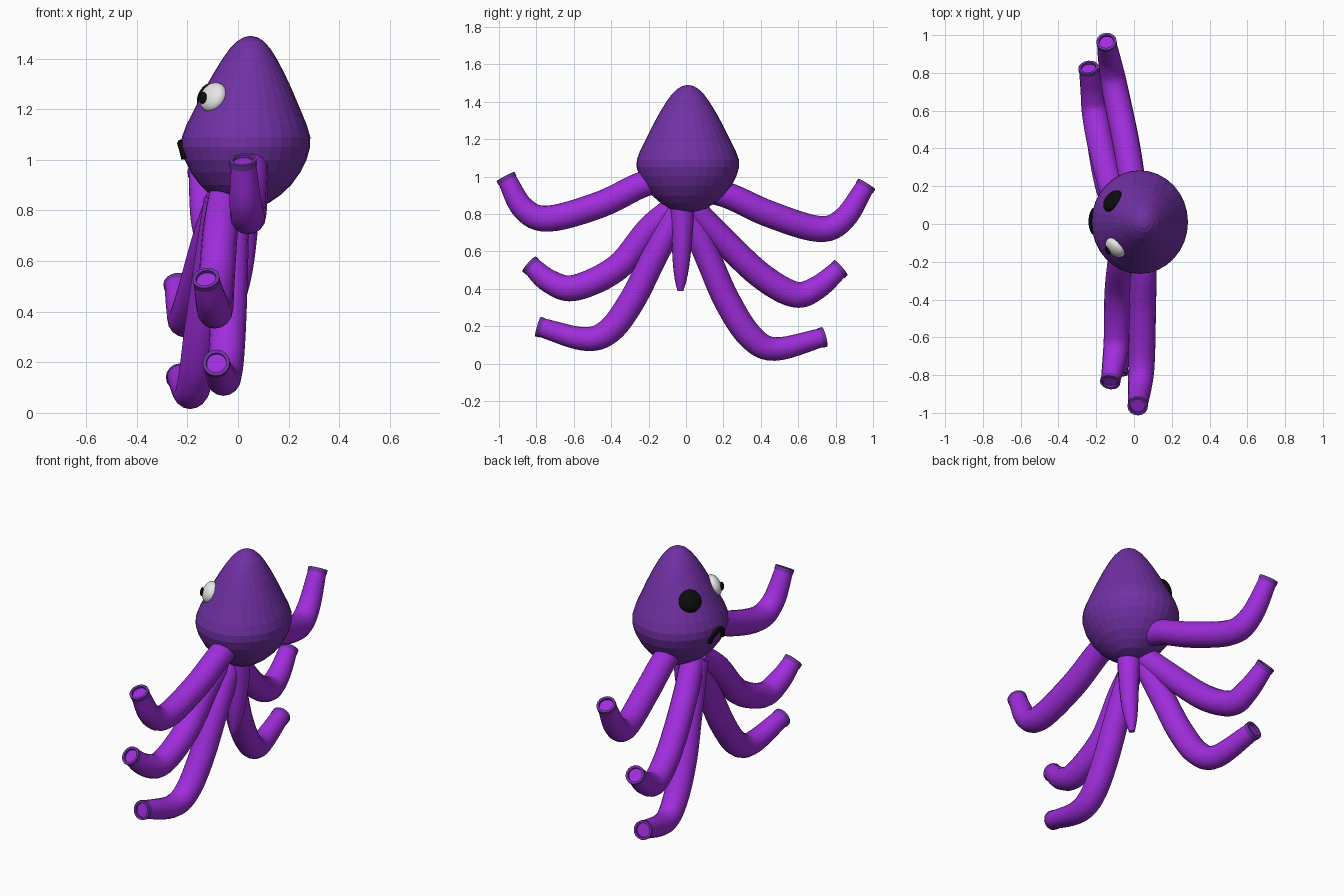
import bpy, bmesh, math
from mathutils import Vector, Matrix

if "Cube" in bpy.data.objects:
    bpy.data.objects.remove(bpy.data.objects["Cube"])


def material(name, rgb):
    m = bpy.data.materials.new(name)
    m.diffuse_color = (*rgb, 1)
    m.use_nodes = True
    m.node_tree.nodes["Principled BSDF"].inputs["Base Color"].default_value = m.diffuse_color
    return m


BODY = material("deep purple", (0.165, 0.03, 0.37))
ARM = material("bright purple", (0.35, 0.026, 0.72))
WHITE = material("white", (0.85, 0.85, 0.85))
BLACK = material("black", (0.004, 0.004, 0.004))


def finish(name, bm, mats, smooth=True):
    bmesh.ops.recalc_face_normals(bm, faces=bm.faces)
    me = bpy.data.meshes.new(name)
    bm.to_mesh(me)
    bm.free()
    for m in mats:
        me.materials.append(m)
    ob = bpy.data.objects.new(name, me)
    bpy.context.collection.objects.link(ob)
    if smooth:
        bpy.ops.object.select_all(action='DESELECT')
        ob.select_set(True)
        bpy.context.view_layer.objects.active = ob
        bpy.ops.object.shade_smooth_by_angle(angle=math.radians(40))
    return ob


def skin(bm, rings):
    """Join successive vertex rings with quads, return the faces per band."""
    bands = []
    for a, b in zip(rings, rings[1:]):
        n = len(a)
        bands.append([bm.faces.new((a[i], a[(i + 1) % n], b[(i + 1) % n], b[i]))
                      for i in range(n)])
    return bands


def spline(pts, steps=6):
    """Catmull-Rom samples through the points."""
    p = [Vector(q) for q in pts]
    p = [2 * p[0] - p[1]] + p + [2 * p[-1] - p[-2]]
    out = []
    for i in range(1, len(p) - 2):
        a, b, c, d = p[i - 1:i + 3]
        for s in range(steps):
            t = s / steps
            out.append(0.5 * (2 * b + (c - a) * t + (2 * a - 5 * b + 4 * c - d) * t * t
                              + (3 * b - a - 3 * c + d) * t ** 3))
    return out + [p[-2]]


def tube(name, pts, radius, mats, sides=16, collar=False, ref=Vector((1, 0, 0))):
    path = spline(pts)
    n = len(path)
    bm = bmesh.new()

    def ring(c, t, r):
        u = (ref - t * ref.dot(t)).normalized()
        v = t.cross(u)
        return [bm.verts.new(c + r * (math.cos(k) * u + math.sin(k) * v))
                for k in (2 * math.pi * i / sides for i in range(sides))]

    rings = []
    for i, c in enumerate(path):
        t = (path[min(i + 1, n - 1)] - path[max(i - 1, 0)]).normalized()
        rings.append(ring(c, t, radius(i / (n - 1))))
    first = len(rings) - 1
    if collar:  # darker flared lip around a recessed tip
        r = radius(1)
        for off, k in ((-0.012, 1.08), (0.012, 1.08), (0.012, 0.8), (0.0, 0.78)):
            rings.append(ring(path[-1] + t * off, t, r * k))
    bands = skin(bm, rings)
    if collar:
        for band in bands[first:]:
            for f in band:
                f.material_index = 1
    bm.faces.new(rings[0])
    bm.faces.new(rings[-1])
    return finish(name, bm, mats)


# Body: pear-shaped mantle, slightly narrower in x, leaning towards +x on top
PROFILE = [(0.815, 0.05), (0.83, 0.10), (0.86, 0.147), (0.90, 0.193), (0.95, 0.232),
           (1.0, 0.259), (1.05, 0.274), (1.09, 0.273), (1.14, 0.255), (1.2, 0.225),
           (1.27, 0.19), (1.34, 0.152), (1.4, 0.115), (1.44, 0.086), (1.47, 0.055),
           (1.485, 0.028)]
SEG = 32


def body_centre(z):
    return Vector((0.03 + 0.02 * max(0, (z - 1.05) / 0.44), 0.01, z))


bm = bmesh.new()
rings = []
for z, r in PROFILE:
    c = body_centre(z)
    rings.append([bm.verts.new(c + Vector((0.93 * r * math.cos(a), r * math.sin(a), 0)))
                  for a in (2 * math.pi * i / SEG for i in range(SEG))])
skin(bm, rings)
for ring, z in ((rings[0], 0.81), (rings[-1], 1.49)):
    pole = bm.verts.new(body_centre(z))
    for i in range(SEG):
        bm.faces.new((ring[i], ring[(i + 1) % SEG], pole))
finish("body", bm, [BODY], smooth=False)

# Six long arms
ARMS = {
    "upper_arm_front": [(0.05, -0.1, 0.99), (0.05, -0.24, 0.955), (0.045, -0.46, 0.85),
                        (0.04, -0.735, 0.775), (0.03, -0.87, 0.83), (0.02, -0.96, 0.99)],
    "upper_arm_back": [(0.01, 0.1, 0.93), (-0.01, 0.235, 0.895), (-0.045, 0.445, 0.80),
                       (-0.10, 0.71, 0.72), (-0.125, 0.845, 0.775), (-0.145, 0.96, 0.95)],
    "middle_arm_front": [(-0.05, -0.03, 0.86), (-0.07, -0.195, 0.72), (-0.085, -0.365, 0.515),
                         (-0.09, -0.595, 0.405), (-0.105, -0.73, 0.44), (-0.125, -0.83, 0.525)],
    "middle_arm_back": [(-0.06, 0.02, 0.85), (-0.115, 0.18, 0.68), (-0.17, 0.395, 0.475),
                        (-0.205, 0.58, 0.37), (-0.22, 0.7, 0.405), (-0.24, 0.82, 0.505)],
    "lower_arm_front": [(-0.02, -0.02, 0.85), (-0.03, -0.17, 0.57), (-0.04, -0.29, 0.335),
                        (-0.05, -0.41, 0.175), (-0.06, -0.545, 0.132), (-0.085, -0.78, 0.195)],
    "lower_arm_back": [(-0.07, 0.0, 0.84), (-0.11, 0.125, 0.55), (-0.14, 0.22, 0.335),
                       (-0.165, 0.34, 0.15), (-0.19, 0.475, 0.078), (-0.23, 0.73, 0.14)],
}
for name, pts in ARMS.items():
    tube(name, pts, lambda t: 0.066 + 0.006 * math.sin(math.pi * t) - 0.016 * t ** 4,
         [ARM, BODY], collar=True)

# Short tapering arm under the body
tube("short_arm", [(0.02, -0.02, 0.86), (0.02, -0.02, 0.72), (0.01, -0.025, 0.56),
                   (-0.01, -0.03, 0.39)],
     lambda t: 0.066 - 0.025 * t - 0.025 * t ** 6, [ARM])


# Eyes: flattened balls lying on the sloping body
def eye(name, centre, normal, size, depth, mat):
    bm = bmesh.new()
    rot = Vector(normal).to_track_quat('Z', 'Y').to_matrix().to_4x4()
    bmesh.ops.create_uvsphere(
        bm, u_segments=24, v_segments=14, radius=1,
        matrix=Matrix.Translation(centre) @ rot @ Matrix.Diagonal((size, size, depth, 1)))
    finish(name, bm, [mat])


eye("white_eye", (-0.098, -0.125, 1.247), (-0.65, -0.65, 0.4), 0.062, 0.038, WHITE)
eye("pupil", (-0.139, -0.14, 1.245), (-0.9, -0.45, 0.1), 0.024, 0.012, BLACK)
eye("black_eye", (-0.112, 0.122, 1.247), (-0.72, 0.55, 0.4), 0.064, 0.036, BLACK)

# Mouth: arched strip following the body surface
mouth = []
for i in range(9):
    a = math.pi * i / 8
    y, z = 0.015 + 0.058 * math.cos(a), 1.005 + 0.06 * math.sin(a)
    r = 0.262 + 0.2 * (z - 1.005)
    mouth.append((0.03 - 0.93 * math.sqrt(r * r - (y - 0.01) ** 2), y, z))
tube("mouth", mouth, lambda t: 0.016, [BLACK], sides=8)
